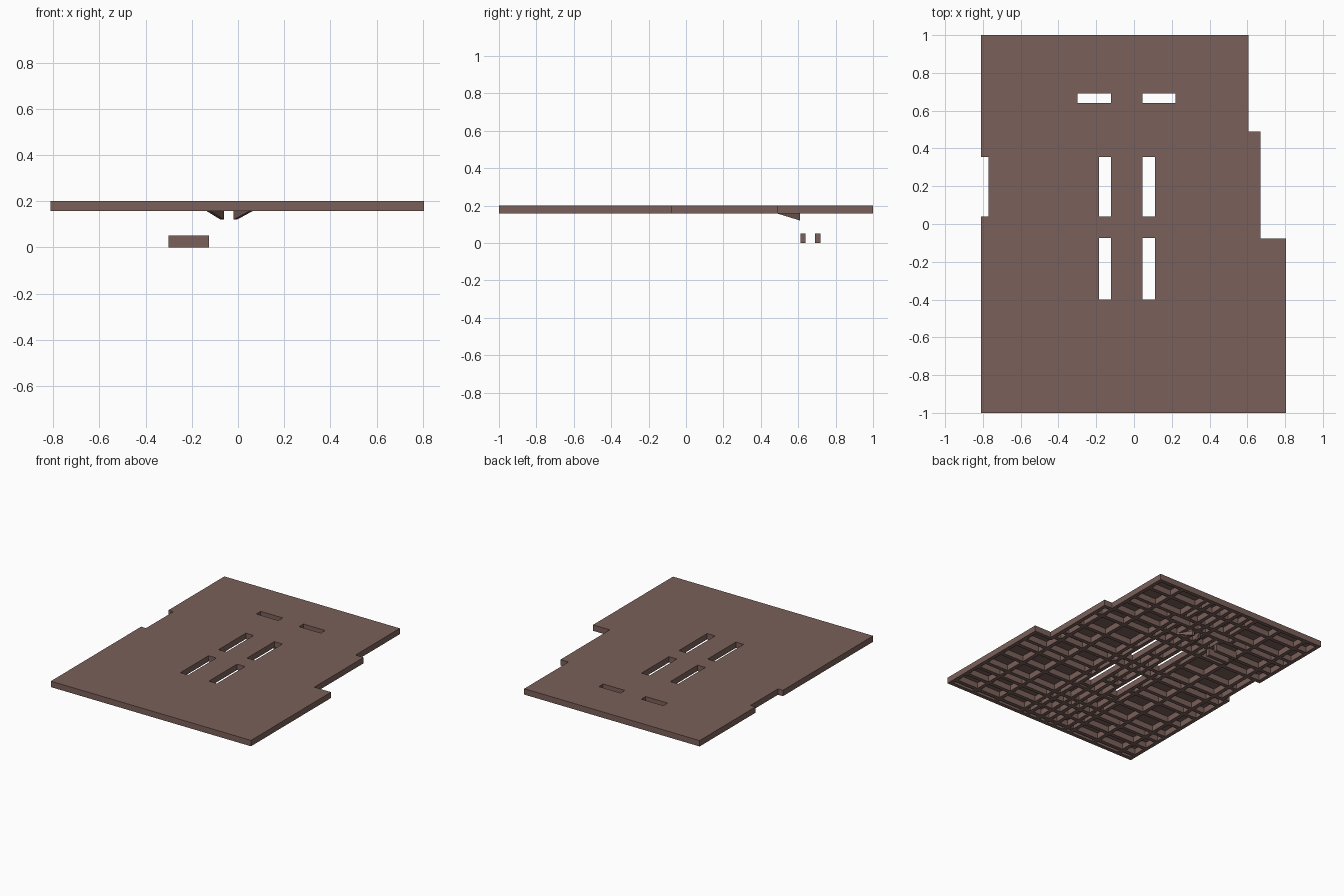
import bpy, bmesh

cube = bpy.data.objects.get("Cube")
if cube:
    bpy.data.objects.remove(cube, do_unlink=True)

brown = bpy.data.materials.new("timber_brown")
brown.use_nodes = True
colour = (0.195, 0.117, 0.103, 1)
brown.diffuse_color = colour
brown.node_tree.nodes["Principled BSDF"].inputs["Base Color"].default_value = colour

TOP, UNDER, WIDE = 0.2, 0.157, 0.028


def add_object(name, bm):
    mesh = bpy.data.meshes.new(name)
    bm.to_mesh(mesh)
    bm.free()
    mesh.materials.append(brown)
    obj = bpy.data.objects.new(name, mesh)
    bpy.context.collection.objects.link(obj)


# Openings as (x0, x1, y0, y1): side notch, four long slots, two cross slots
SLOTS = [(-0.81, -0.77, 0.04, 0.355)]
for x0, x1 in ((-0.185, -0.122), (0.045, 0.11)):
    SLOTS += [(x0, x1, 0.04, 0.355), (x0, x1, -0.4, -0.075)]
SLOTS += [(-0.3, -0.122, 0.64, 0.69), (0.045, 0.22, 0.64, 0.69)]

# Stepped outline: the left edge narrows towards the back
STEPS = [(-1, -0.078, 0.805), (-0.078, 0.49, 0.67), (0.49, 1, 0.605)]


def on_floor(x, y):
    if not any(a < y < b and -0.81 < x < edge for a, b, edge in STEPS):
        return False
    return not any(a < x < b and c < y < d for a, b, c, d in SLOTS)


# Joist strips, each starting at the given coordinate
LONG = [-0.7, -0.48, -0.269, -0.213, -0.122, -0.053, 0.017, 0.11, 0.166, 0.385, 0.577]
CROSS = [-0.949, -0.834, -0.714, -0.634, -0.474, -0.309, -0.224, -0.075,
         0.012, 0.166, 0.355, 0.476, 0.612, 0.69, 0.846]


def in_strip(v, strips):
    return any(s < v < s + WIDE for s in strips)


def is_joist(x, y):
    if in_strip(x, LONG) or in_strip(y, CROSS):
        return True
    # Rim around every outer edge and opening
    near = (-WIDE, 0, WIDE)
    return any(not on_floor(x + dx, y + dy) for dx in near for dy in near)


def cuts(edges, strips):
    values = {round(e + d, 4) for e in edges for d in (-WIDE, 0, WIDE)}
    values |= {round(s + d, 4) for s in strips for d in (0, WIDE)}
    return sorted(values)


xs = cuts([-0.81] + [s[2] for s in STEPS] + [v for s in SLOTS for v in s[:2]], LONG)
ys = cuts([v for s in STEPS for v in s[:2]] + [v for s in SLOTS for v in s[2:]], CROSS)
floor, joists = set(), set()
for i in range(len(xs) - 1):
    for j in range(len(ys) - 1):
        mx, my = (xs[i] + xs[i + 1]) / 2, (ys[j] + ys[j + 1]) / 2
        if on_floor(mx, my):
            floor.add((i, j))
            if is_joist(mx, my):
                joists.add((i, j))


def corners(i, j):
    return [(xs[i], ys[j]), (xs[i + 1], ys[j]), (xs[i + 1], ys[j + 1]), (xs[i], ys[j + 1])]


# Thin floor sheet
bm = bmesh.new()
for cell in sorted(floor):
    bm.faces.new([bm.verts.new((x, y, TOP)) for x, y in corners(*cell)])
bmesh.ops.remove_doubles(bm, verts=bm.verts, dist=0.0001)
bmesh.ops.dissolve_limit(bm, angle_limit=0.01, verts=bm.verts, edges=bm.edges)
add_object("floor_sheet", bm)

# Grid of joists hanging under the sheet
bm = bmesh.new()
for i, j in sorted(joists):
    c = corners(i, j)
    bm.faces.new([bm.verts.new((x, y, UNDER)) for x, y in reversed(c)])
    for k, (di, dj) in enumerate(((0, -1), (1, 0), (0, 1), (-1, 0))):
        if (i + di, j + dj) not in joists:
            a, b = c[k], c[(k + 1) % 4]
            wall = [(*a, UNDER), (*b, UNDER), (*b, TOP), (*a, TOP)]
            bm.faces.new([bm.verts.new(v) for v in wall])
bmesh.ops.remove_doubles(bm, verts=bm.verts, dist=0.0001)
add_object("joist_grid", bm)


def prism(name, points, offset):
    bm = bmesh.new()
    face = bm.faces.new([bm.verts.new(p) for p in points])
    new = bmesh.ops.extrude_face_region(bm, geom=[face])["geom"]
    moved = [g for g in new if isinstance(g, bmesh.types.BMVert)]
    bmesh.ops.translate(bm, verts=moved, vec=offset)
    bmesh.ops.recalc_face_normals(bm, faces=bm.faces)
    add_object(name, bm)


# Two loose low beams beneath the right cross slot
for name, y in (("low_beam_front", 0.612), ("low_beam_back", 0.69)):
    prism(name, [(-0.3, y, 0), (-0.125, y, 0), (-0.125, y + WIDE, 0), (-0.3, y + WIDE, 0)],
          (0, 0, 0.052))

# Diagonal tapering braces beside the cross slots
for name, x0, x1, dx in (("right_brace", -0.12, -0.06, -0.015), ("left_brace", 0.048, -0.02, 0.015)):
    prism(name, [(x0, 0.49, UNDER), (x1, 0.61, UNDER), (x1, 0.61, 0.12)], (dx, 0, 0))
